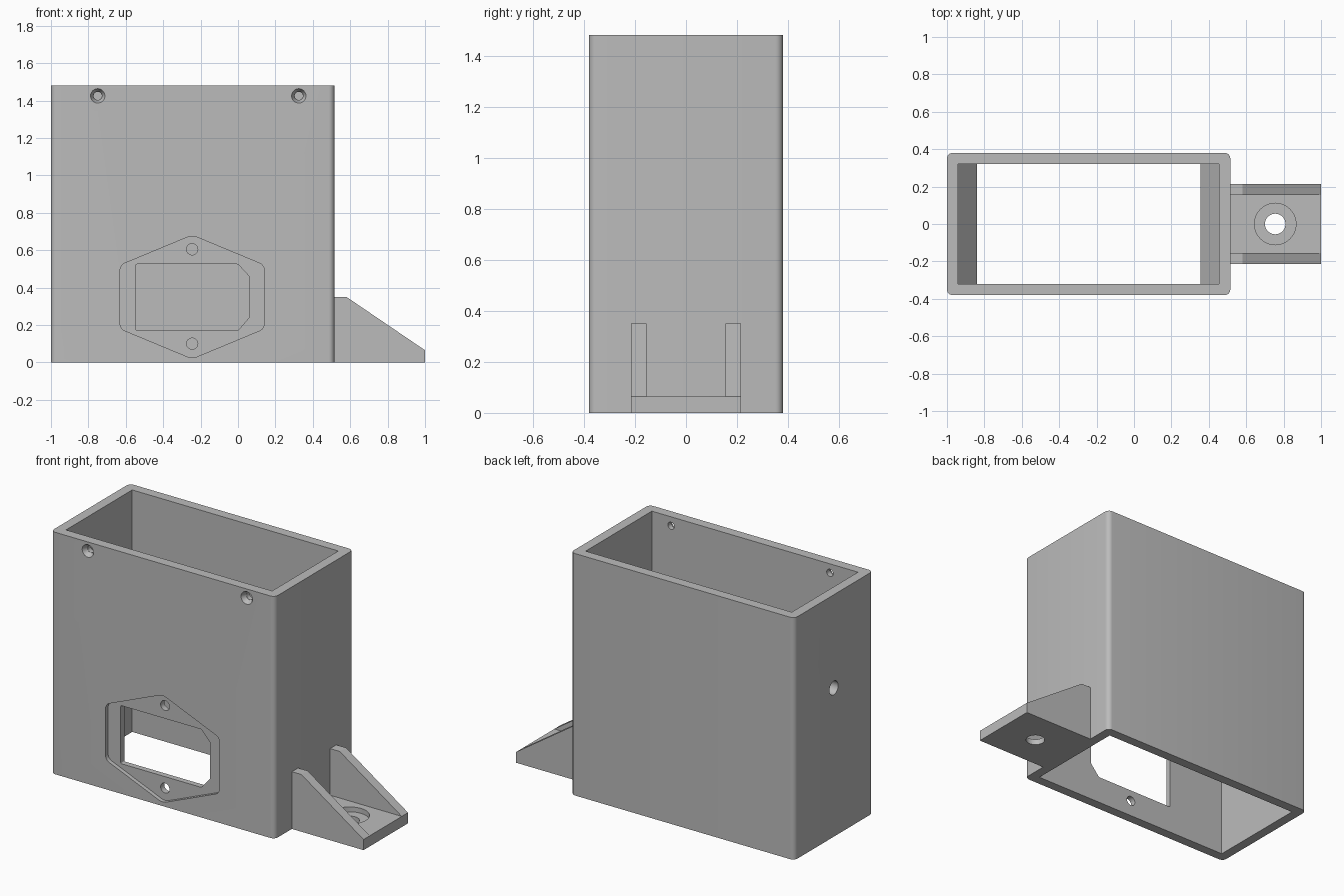
import bpy, bmesh, math

cube = bpy.data.objects.get("Cube")
if cube:
    bpy.data.objects.remove(cube, do_unlink=True)

grey = bpy.data.materials.new("plain grey")
grey.use_nodes = True
grey.diffuse_color = (0.5, 0.5, 0.5, 1)
grey.node_tree.nodes["Principled BSDF"].inputs["Base Color"].default_value = (0.5, 0.5, 0.5, 1)


def place(axis, a, b, t):
    return {"X": (t, a, b), "Y": (a, t, b), "Z": (a, b, t)}[axis]


def loft(name, axis, start, end, lower, upper=None, bevel=0):
    """Solid between two outlines with matching points, set along an axis."""
    bm = bmesh.new()
    low = [bm.verts.new(place(axis, a, b, start)) for a, b in lower]
    top = [bm.verts.new(place(axis, a, b, end)) for a, b in upper or lower]
    bm.faces.new(low)
    bm.faces.new(top)
    n = len(low)
    for i in range(n):
        j = (i + 1) % n
        bm.faces.new((low[i], low[j], top[j], top[i]))
    if bevel:
        sides = [bm.edges.get((p, q)) for p, q in zip(low, top)]
        bmesh.ops.bevel(bm, geom=sides, offset=bevel, segments=6,
                        profile=0.5, affect="EDGES")
    bmesh.ops.recalc_face_normals(bm, faces=bm.faces)
    mesh = bpy.data.meshes.new(name)
    bm.to_mesh(mesh)
    bm.free()
    mesh.materials.append(grey)
    obj = bpy.data.objects.new(name, mesh)
    bpy.context.collection.objects.link(obj)
    return obj


def rect(a0, a1, b0, b1):
    return [(a0, b0), (a1, b0), (a1, b1), (a0, b1)]


def circle(a, b, r, n=32):
    turn = math.tau / n
    return [(a + r * math.cos(i * turn), b + r * math.sin(i * turn)) for i in range(n)]


def cut(obj, *args, **kwargs):
    """Subtract a lofted solid from an object."""
    cutter = loft("cutter", *args, **kwargs)
    cutter.hide_render = True
    mod = obj.modifiers.new("cut", "BOOLEAN")
    mod.operation = "DIFFERENCE"
    mod.solver = "EXACT"
    mod.object = cutter
    bpy.context.view_layer.objects.active = obj
    bpy.ops.object.modifier_apply(modifier=mod.name)
    bpy.data.objects.remove(cutter, do_unlink=True)


# Open rectangular housing with rounded upright corners
LEFT, RIGHT, DEPTH, HEIGHT, WALL = -1.0, 0.515, 0.38, 1.48, 0.06
IN_L, IN_R, IN_D = LEFT + WALL, RIGHT - WALL, DEPTH - WALL
housing = loft("housing", "Z", 0, HEIGHT, rect(LEFT, RIGHT, -DEPTH, DEPTH), bevel=0.03)
cut(housing, "Z", -0.1, HEIGHT + 0.1, rect(IN_L, IN_R, -IN_D, IN_D))

# Socket recess, opening and its two screw holes
MID = -0.245
recess = [(MID, 0.68), (0.14, 0.52), (0.14, 0.18), (MID, 0.02), (-0.63, 0.18), (-0.63, 0.52)]
cut(housing, "Y", -0.5, -DEPTH + 0.025, recess, bevel=0.025)
opening = [(-0.545, 0.17), (0, 0.17), (0.06, 0.24), (0.06, 0.46), (0, 0.525), (-0.545, 0.525)]
cut(housing, "Y", -0.5, -0.25, opening, bevel=0.006)
for z in (0.1, 0.605):
    cut(housing, "Y", -0.5, -0.25, circle(MID, z, 0.03))

# Countersunk screw holes along the top of the front wall
for x in (-0.75, 0.325):
    cut(housing, "Y", -0.5, -0.25, circle(x, 1.425, 0.022))
    cut(housing, "Y", -DEPTH - 0.005, -DEPTH + 0.03, circle(x, 1.425, 0.041), circle(x, 1.425, 0.023))

# Cable hole in the end wall
cut(housing, "X", -1.1, -0.9, circle(0, 0.91, 0.042))

# Wedge ledges inside both ends
for name, wall, tip in (("left_ledge", IN_R, IN_R - 0.1), ("right_ledge", IN_L, IN_L + 0.1)):
    loft(name, "Y", -IN_D, IN_D, [(wall, 0.97), (tip, 0.97), (wall, 1.1)])

# Mounting foot with a counterbored hole
foot = loft("mounting_foot", "Z", 0, 0.065, rect(RIGHT, 1, -0.215, 0.215))
cut(foot, "Z", -0.1, 0.2, circle(0.755, 0, 0.055, 48))
cut(foot, "Z", 0.035, 0.2, circle(0.755, 0, 0.111, 48))

# Sloped gussets on either side of the foot
gusset = [(RIGHT, 0.065), (1, 0.065), (0.58, 0.35), (RIGHT, 0.35)]
for name, y in (("front_gusset", -0.215), ("back_gusset", 0.155)):
    loft(name, "Y", y, y + 0.06, gusset)

# Smooth the rounded corners and holes, keep edges sharp
bpy.ops.object.select_all(action="DESELECT")
for obj in (housing, foot):
    obj.select_set(True)
bpy.context.view_layer.objects.active = housing
bpy.ops.object.shade_smooth_by_angle(angle=math.radians(30))
